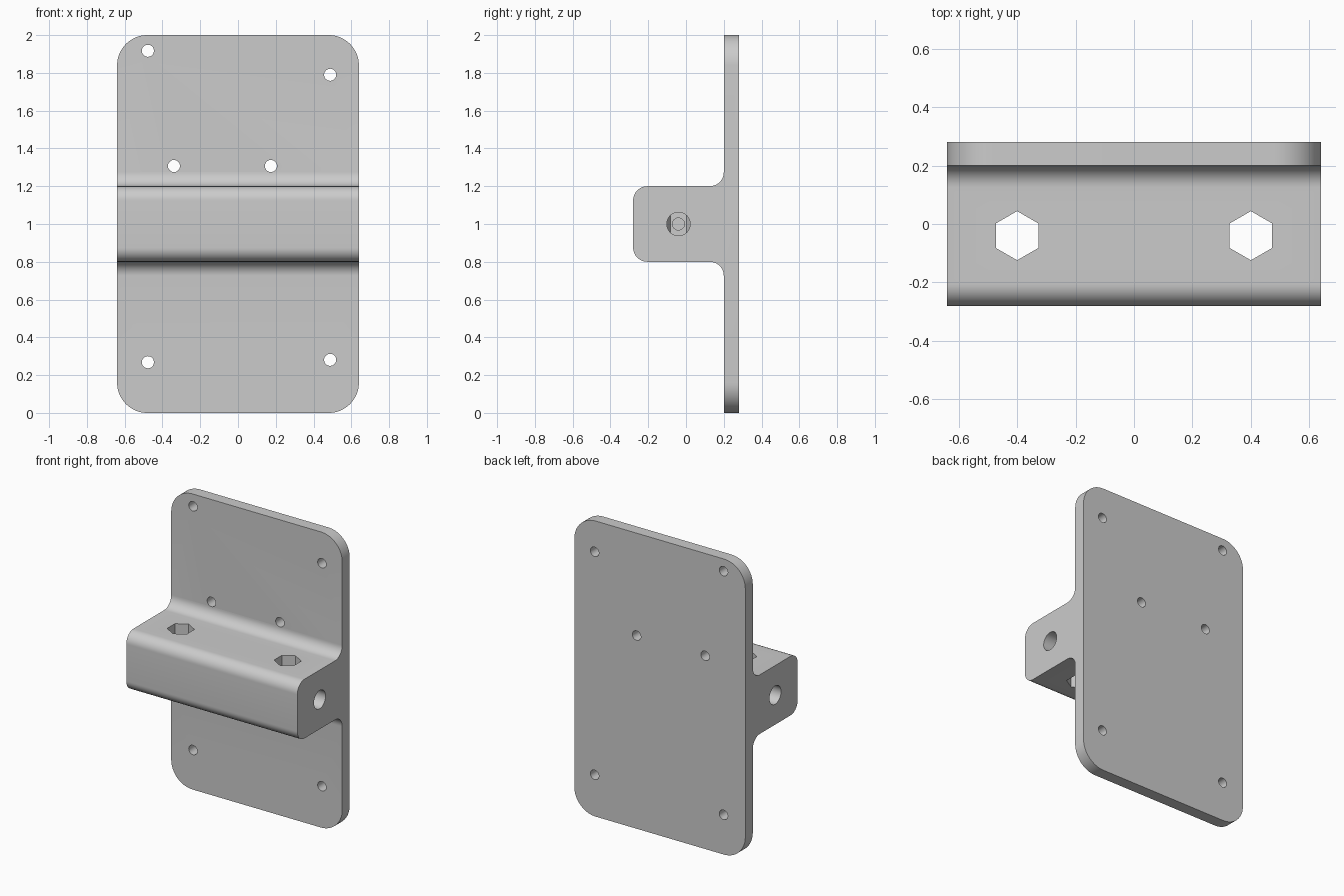
import bpy, bmesh, math
from mathutils import Matrix, Vector

if "Cube" in bpy.data.objects:
    bpy.data.objects.remove(bpy.data.objects["Cube"], do_unlink=True)

HALF_W, FRONT, PLATE, BACK = 0.64, -0.28, 0.2, 0.28
LOW, HIGH, TOP = 0.8, 1.2, 2.0

grey = bpy.data.materials.new("plain grey")
grey.use_nodes = True
colour = (0.6, 0.6, 0.6, 1)
grey.diffuse_color = colour
grey.node_tree.nodes["Principled BSDF"].inputs["Base Color"].default_value = colour


def make_object(name, bm):
    bmesh.ops.recalc_face_normals(bm, faces=bm.faces)
    mesh = bpy.data.meshes.new(name)
    bm.to_mesh(mesh)
    bm.free()
    mesh.materials.append(grey)
    obj = bpy.data.objects.new(name, mesh)
    bpy.context.collection.objects.link(obj)
    return obj


def round_edges(bm, test, radius, segments):
    edges = [e for e in bm.edges if test(*[v.co for v in e.verts])]
    bmesh.ops.bevel(bm, geom=edges, offset=radius, segments=segments,
                    affect='EDGES', profile=0.5)


# Plate and block as one T-shaped section, extruded across the width
section = [(BACK, 0), (BACK, TOP), (PLATE, TOP), (PLATE, HIGH),
           (FRONT, HIGH), (FRONT, LOW), (PLATE, LOW), (PLATE, 0)]
bm = bmesh.new()
face = bm.faces.new([bm.verts.new((-HALF_W, y, z)) for y, z in section])
side = bmesh.ops.extrude_face_region(bm, geom=[face])
bmesh.ops.translate(bm, vec=(2 * HALF_W, 0, 0),
                    verts=[v for v in side["geom"] if isinstance(v, bmesh.types.BMVert)])
bmesh.ops.recalc_face_normals(bm, faces=bm.faces)

# Block nose rounding and root fillets, then the plate corners
round_edges(bm, lambda a, b: abs(a.x - b.x) > 1 and LOW - 0.01 < a.z < HIGH + 0.01, 0.075, 12)
round_edges(bm, lambda a, b: abs(a.y - b.y) > 0.05 and abs(a.z - b.z) < 0.001
            and (a.z < 0.01 or a.z > TOP - 0.01), 0.16, 16)
bracket = make_object("mounting_bracket", bm)


cutters = []


def cut(name, centre, axis, radius, length, sides=32):
    """Drill a straight hole with the given number of sides."""
    bm = bmesh.new()
    turn = Vector((0, 0, 1)).rotation_difference(Vector(axis)).to_matrix().to_4x4()
    spin = Matrix.Rotation(math.pi / 2 if sides == 6 else 0, 4, 'Z')
    # Start the hexagon with a point towards the front
    corners = [bm.verts.new((radius * math.cos(i * math.tau / sides),
                             radius * math.sin(i * math.tau / sides), -length / 2))
               for i in range(sides)]
    cap = bm.faces.new(corners)
    new = bmesh.ops.extrude_face_region(bm, geom=[cap])["geom"]
    bmesh.ops.translate(bm, vec=(0, 0, length),
                        verts=[v for v in new if isinstance(v, bmesh.types.BMVert)])
    bm.transform(Matrix.Translation(centre) @ turn @ spin)
    tool = make_object(name, bm)
    tool.hide_render = True
    mod = bracket.modifiers.new(name, 'BOOLEAN')
    mod.operation, mod.solver, mod.object = 'DIFFERENCE', 'EXACT', tool
    cutters.append(tool)


# Screw holes through the plate
for x, z in [(-0.477, 1.917), (0.488, 1.79), (-0.339, 1.307),
             (0.174, 1.307), (-0.477, 0.268), (0.488, 0.281)]:
    cut("screw_hole_cutter", (x, 0.24, z), (0, 1, 0), 0.032, 0.2)

# Hexagonal slots, side bores and their narrower blind ends
for s in (-1, 1):
    cut("hex_slot_cutter", (s * 0.4, -0.04, 1), (0, 0, 1), 0.084, 0.6, 6)
    cut("side_bore_cutter", (s * 0.6, -0.04, 1), (1, 0, 0), 0.062, 0.4)
    cut("blind_bore_cutter", (s * 0.3, -0.04, 1), (1, 0, 0), 0.032, 0.2)

# Bake the holes and drop the cutters
bpy.context.view_layer.update()
baked = bpy.data.meshes.new_from_object(
    bracket.evaluated_get(bpy.context.evaluated_depsgraph_get()))
bracket.modifiers.clear()
bracket.data = baked
for tool in cutters:
    bpy.data.objects.remove(tool, do_unlink=True)

# Smooth the rounded surfaces, keep hard edges crisp
bpy.ops.object.select_all(action='DESELECT')
bracket.select_set(True)
bpy.context.view_layer.objects.active = bracket
bpy.ops.object.shade_smooth_by_angle(angle=math.radians(30))
